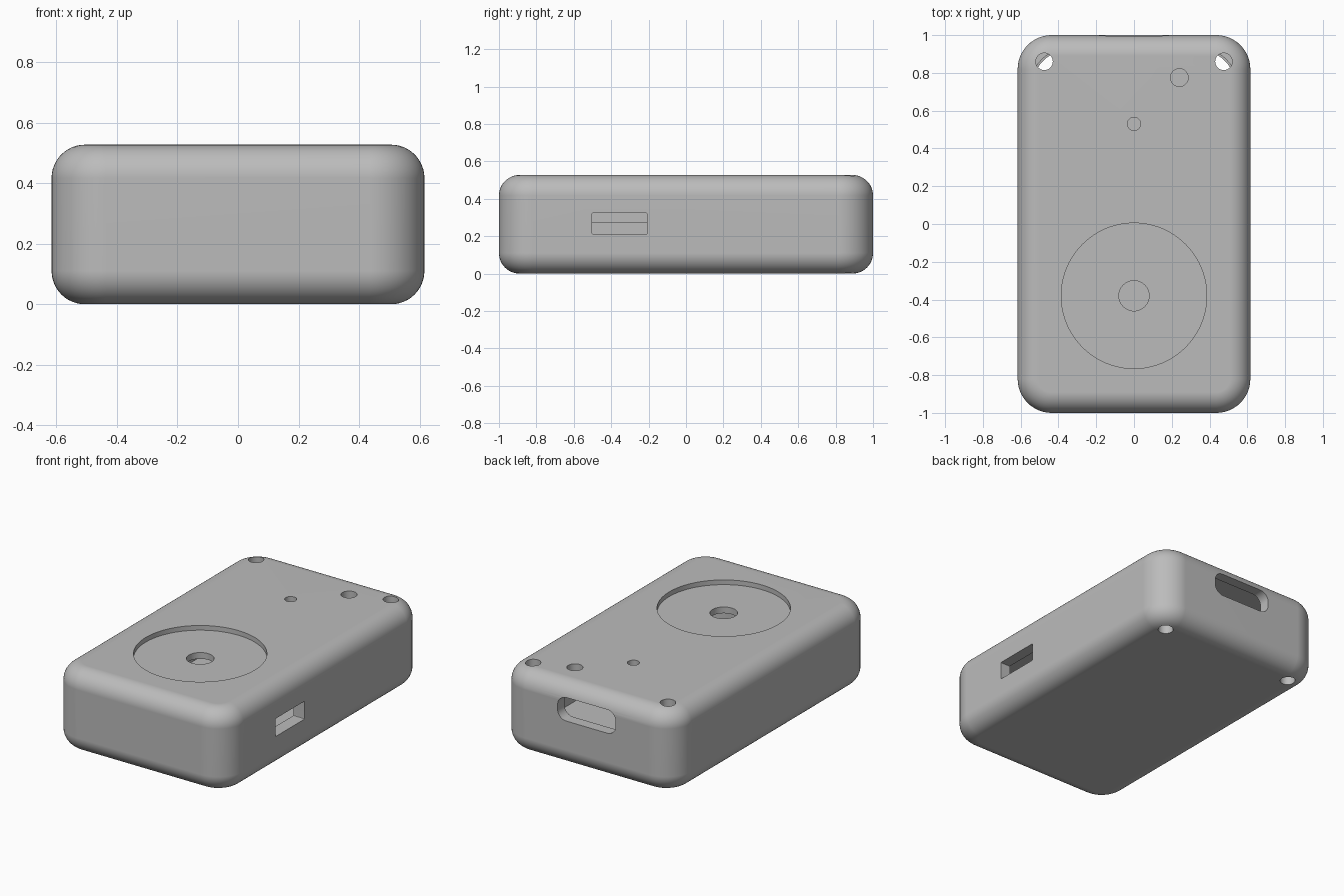
import bpy, bmesh
from math import pi, sin, cos
from mathutils import Matrix, Vector

cube = bpy.data.objects.get("Cube")
if cube:
    bpy.data.objects.remove(cube, do_unlink=True)

grey = bpy.data.materials.new("light_grey")
grey.use_nodes = True
COLOUR = (0.5, 0.5, 0.5, 1)
grey.diffuse_color = COLOUR
grey.node_tree.nodes["Principled BSDF"].inputs["Base Color"].default_value = COLOUR

HALF_X, HALF_Y, HEIGHT = 0.616, 1.0, 0.527
WALL, SEAM = 0.07, 0.275


def rounded_outline(hx, hy, r, seg=12):
    """Points of a rounded rectangle, anticlockwise."""
    pts = []
    for q, (sx, sy) in enumerate(((1, 1), (-1, 1), (-1, -1), (1, -1))):
        for i in range(seg + 1):
            a = (q + i / seg) * pi / 2
            pts.append((sx * (hx - r) + r * cos(a), sy * (hy - r) + r * sin(a)))
    return pts


def loft(name, rings, matrix=Matrix()):
    """Solid through a stack of (outline, z) rings."""
    bm = bmesh.new()
    loops = [[bm.verts.new(matrix @ Vector((x, y, z))) for x, y in outline]
             for outline, z in rings]
    n = len(loops[0])
    for low, high in zip(loops, loops[1:]):
        for i in range(n):
            j = (i + 1) % n
            bm.faces.new((low[i], low[j], high[j], high[i]))
    bm.faces.new(loops[0][::-1])
    bm.faces.new(loops[-1])
    bmesh.ops.remove_doubles(bm, verts=bm.verts, dist=1e-5)
    bmesh.ops.recalc_face_normals(bm, faces=bm.faces)
    mesh = bpy.data.meshes.new(name)
    bm.to_mesh(mesh)
    bm.free()
    mesh.materials.append(grey)
    obj = bpy.data.objects.new(name, mesh)
    bpy.context.collection.objects.link(obj)
    return obj


def prism(name, hx, hy, r, z0, z1, matrix=Matrix(), seg=12):
    outline = rounded_outline(hx, hy, r, seg)
    return loft(name, [(outline, z0), (outline, z1)], matrix)


def drill(name, x, y, r, z0, z1, seg=12):
    circle = [(x + r * cos(i * pi / 2 / seg), y + r * sin(i * pi / 2 / seg))
              for i in range(4 * seg)]
    return loft(name, [(circle, z0), (circle, z1)])


# Case with rounded corners and filleted top and bottom rims
CORNER, FILLET, STEPS = 0.18, 0.11, 12
quarter = [(FILLET * (1 - sin(i * pi / 2 / STEPS)), FILLET * (1 - cos(i * pi / 2 / STEPS)))
           for i in range(STEPS + 1)]
profile = quarter + [(inset, HEIGHT - z) for inset, z in reversed(quarter)]
case = loft("case", [(rounded_outline(HALF_X - d, HALF_Y - d, CORNER - d), z)
                     for d, z in profile])

# Hollow inside, with a small ledge where the halves meet
ix, iy, lip = HALF_X - WALL, HALF_Y - WALL, 0.01
low_in, high_in = rounded_outline(ix - lip, iy - lip, 0.19), rounded_outline(ix, iy, 0.2)
cutters = [loft("cavity", [(low_in, WALL), (low_in, SEAM), (high_in, SEAM + 0.001),
                           (high_in, HEIGHT - WALL)])]

# Round dial recess with its centre hole
TOP = HEIGHT + 0.1
cutters.append(drill("dial_recess", 0, -0.38, 0.385, HEIGHT - 0.03, TOP, 24))
cutters.append(drill("dial_hole", 0, -0.38, 0.08, 0.4, TOP))

# Indicator and button holes
cutters.append(drill("indicator_hole", 0, 0.53, 0.035, 0.4, TOP))
cutters.append(drill("button_hole", 0.24, 0.775, 0.047, 0.4, TOP))

# Strap holes through the top and the bottom at the back corners
for side in (-1, 1):
    cutters.append(drill("strap_hole_top", side * 0.475, 0.86, 0.045, 0.4, TOP))
    cutters.append(drill("strap_hole_bottom", side * 0.475, 0.86, 0.045, -0.1, 0.12))

# Rounded port in the back, square slot in the side
back = Matrix.Translation((0, 0.97, 0.37)) @ Matrix.Rotation(pi / 2, 4, "X")
cutters.append(prism("back_port", 0.205, 0.074, 0.06, -0.1, 0.1, back))
side_slot = Matrix.Translation((0.58, -0.355, 0.267)) @ Matrix.Rotation(pi / 2, 4, "Y")
cutters.append(prism("side_slot", 0.057, 0.147, 0.006, -0.1, 0.1, side_slot, 2))

bpy.context.view_layer.objects.active = case
for cutter in cutters:
    cutter.hide_render = True
    mod = case.modifiers.new(cutter.name, "BOOLEAN")
    mod.operation = "DIFFERENCE"
    mod.solver = "EXACT"
    mod.object = cutter
    bpy.ops.object.modifier_apply(modifier=mod.name)
    bpy.data.objects.remove(cutter, do_unlink=True)

# Smooth fillets with crisp hole edges
bpy.ops.object.select_all(action="DESELECT")
case.select_set(True)
bpy.ops.object.shade_smooth_by_angle(angle=pi / 6)
case.modifiers.new("even_shading", "WEIGHTED_NORMAL").keep_sharp = True
